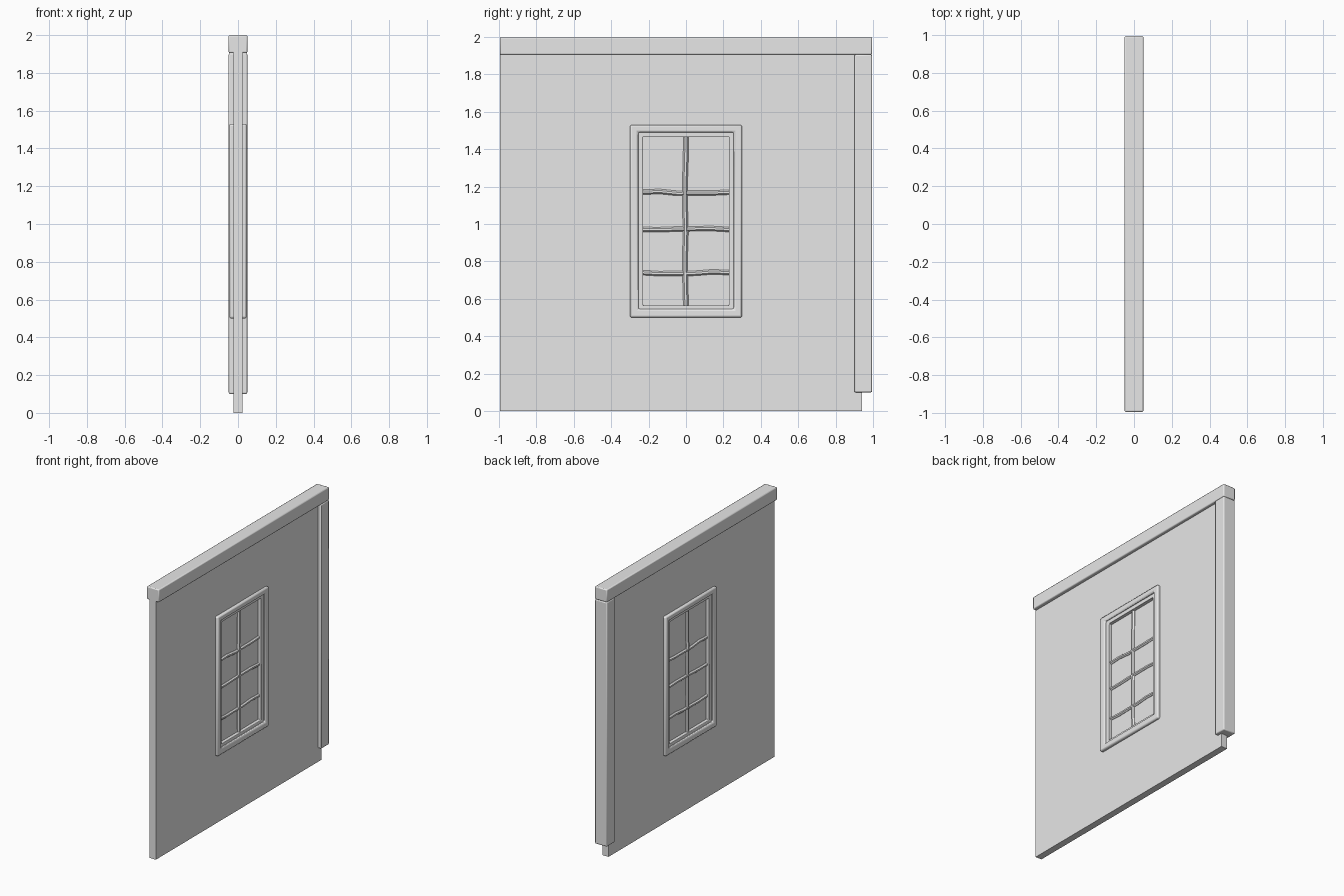
import bpy, bmesh, math, random
from mathutils import Vector

random.seed(4)
if "Cube" in bpy.data.objects:
    bpy.data.objects.remove(bpy.data.objects["Cube"])

grey = bpy.data.materials.new("plain grey")
grey.use_nodes = True
grey.diffuse_color = (0.8, 0.8, 0.8, 1)
grey.node_tree.nodes["Principled BSDF"].inputs["Base Color"].default_value = (0.8, 0.8, 0.8, 1)


def finish(name, bm, bevel=0, segments=2):
    bmesh.ops.recalc_face_normals(bm, faces=bm.faces)
    mesh = bpy.data.meshes.new(name)
    bm.to_mesh(mesh)
    bm.free()
    mesh.materials.append(grey)
    ob = bpy.data.objects.new(name, mesh)
    bpy.context.collection.objects.link(ob)
    if bevel:
        mod = ob.modifiers.new("soft edges", "BEVEL")
        mod.width, mod.segments = bevel, segments
        mod.limit_method = "ANGLE"
    bpy.ops.object.select_all(action="DESELECT")
    bpy.context.view_layer.objects.active = ob
    ob.select_set(True)
    bpy.ops.object.shade_smooth_by_angle(angle=math.radians(35))
    return ob


def box(name, y0, y1, z0, z1, half, bevel=0):
    bm = bmesh.new()
    bmesh.ops.create_cube(bm, size=1)
    for v in bm.verts:
        v.co = (v.co.x * 2 * half, y0 + (v.co.y + 0.5) * (y1 - y0), z0 + (v.co.z + 0.5) * (z1 - z0))
    return finish(name, bm, bevel)


def ring(name, outer, inner, half, bevel=0):
    """Rectangular slab with a rectangular opening; rects are y0, y1, z0, z1."""
    bm = bmesh.new()
    loops = []
    for rect, x in ((outer, half), (inner, half), (inner, -half), (outer, -half)):
        y0, y1, z0, z1 = rect
        loops.append([bm.verts.new((x, y, z)) for y, z in ((y0, z0), (y1, z0), (y1, z1), (y0, z1))])
    for a, b in zip(loops, loops[1:] + loops[:1]):
        for i in range(4):
            j = (i + 1) % 4
            bm.faces.new((a[i], a[j], b[j], b[i]))
    return finish(name, bm, bevel)


def bar(name, start, end, width, depth, steps=7):
    """Slightly crooked window bar with a chamfered section."""
    bm = bmesh.new()
    start, end = Vector(start), Vector(end)
    side = (end - start).normalized().cross(Vector((1, 0, 0)))
    rows = []
    for s in range(steps + 1):
        wobble = 0 if s in (0, steps) else random.uniform(-0.007, 0.007)
        centre = start.lerp(end, s / steps) + side * wobble
        rows.append([bm.verts.new(centre + side * (math.cos(a) * width / 2)
                                  + Vector((math.sin(a) * depth, 0, 0)))
                     for a in (math.tau * (k + 0.5) / 8 for k in range(8))])
    for a, b in zip(rows, rows[1:]):
        for k in range(8):
            bm.faces.new((a[k], a[k - 1], b[k - 1], b[k]))
    bm.faces.new(rows[0])
    bm.faces.new(rows[-1])
    return finish(name, bm)


# Wall panel with its top beam and corner post
opening = (-0.26, 0.26, 0.54, 1.49)
ring("wall_panel", (-0.995, 0.94, 0, 1.94), opening, 0.025)
box("top_beam", -0.995, 0.995, 1.905, 2.0, 0.05, 0.007)
box("corner_post", 0.9, 0.995, 0.1, 1.905, 0.049, 0.007)

# Window: casing, sash, pane
ring("window_casing", (-0.3, 0.3, 0.5, 1.53), (-0.255, 0.255, 0.545, 1.49), 0.046, 0.01)
ring("window_sash", (-0.262, 0.262, 0.538, 1.497), (-0.23, 0.23, 0.565, 1.465), 0.03, 0.004)
box("window_pane", -0.24, 0.24, 0.555, 1.475, 0.004)

# Crooked glazing bars
bar("upright_bar", (0, 0, 0.56), (0, 0, 1.47), 0.03, 0.02)
for i, z in enumerate((0.74, 0.97, 1.17)):
    bar(f"cross_bar_{i + 1}", (0, -0.235, z), (0, 0.235, z), 0.028, 0.017, 5)
